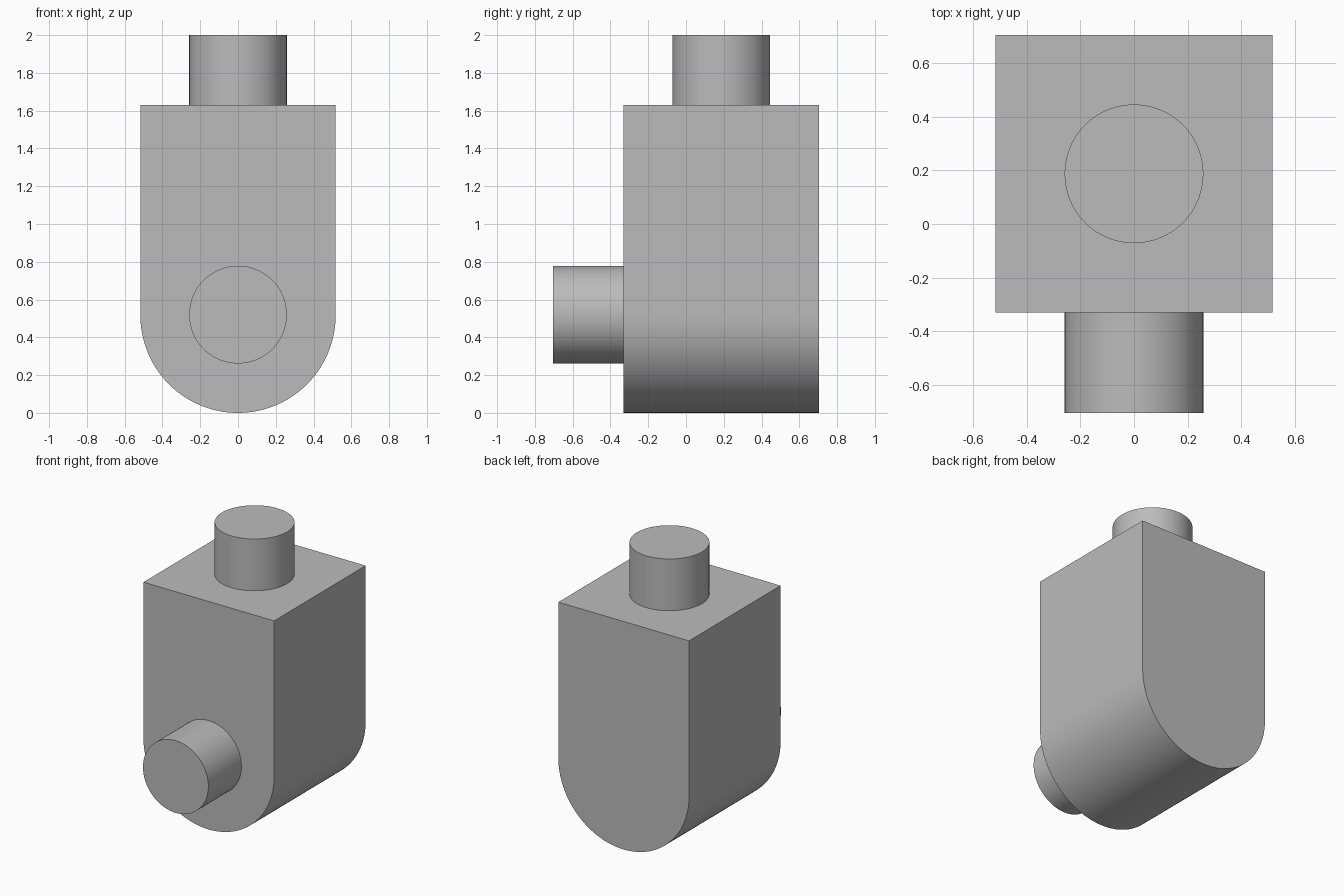
import bpy
import bmesh
import math
from mathutils import Vector

cube = bpy.data.objects.get("Cube")
if cube:
    bpy.data.objects.remove(cube, do_unlink=True)

HALF = 0.517            # half width of the body and radius of its round base
FRONT, BACK = -0.33, 0.704
TOP = 1.63
PIN_RADIUS = HALF / 2
SINK = 0.01             # how far the pins reach into the body

grey = bpy.data.materials.new("plain grey")
grey.use_nodes = True
colour = (0.5, 0.5, 0.5, 1)
grey.diffuse_color = colour
grey.node_tree.nodes["Principled BSDF"].inputs["Base Color"].default_value = colour


def finish(obj):
    obj.data.materials.clear()
    obj.data.materials.append(grey)
    bpy.ops.object.select_all(action="DESELECT")
    obj.select_set(True)
    bpy.context.view_layer.objects.active = obj
    bpy.ops.object.shade_smooth_by_angle(angle=math.radians(30))


def pin(name, start, end):
    start, end = Vector(start), Vector(end)
    axis = end - start
    bpy.ops.mesh.primitive_cylinder_add(
        vertices=96, radius=PIN_RADIUS, depth=axis.length,
        location=(start + end) / 2,
        rotation=axis.to_track_quat("Z", "Y").to_euler())
    obj = bpy.context.object
    obj.name = name
    finish(obj)


# Body: square-topped profile with a half-round base, extruded front to back
steps = 64
profile = [(HALF, TOP), (-HALF, TOP)]
for i in range(steps + 1):
    a = math.pi + math.pi * i / steps
    profile.append((HALF * math.cos(a), HALF + HALF * math.sin(a)))

bm = bmesh.new()
face = bm.faces.new([bm.verts.new((x, FRONT, z)) for x, z in profile])
extruded = bmesh.ops.extrude_face_region(bm, geom=[face], use_keep_orig=True)
moved = [v for v in extruded["geom"] if isinstance(v, bmesh.types.BMVert)]
bmesh.ops.translate(bm, verts=moved, vec=(0, BACK - FRONT, 0))
bmesh.ops.recalc_face_normals(bm, faces=bm.faces)
mesh = bpy.data.meshes.new("body")
bm.to_mesh(mesh)
bm.free()
body = bpy.data.objects.new("body", mesh)
bpy.context.collection.objects.link(body)
finish(body)

# Round pins on the top and the front
middle = (FRONT + BACK) / 2
pin("top_pin", (0, middle, TOP - SINK), (0, middle, 2))
pin("front_pin", (0, FRONT + SINK, HALF + 0.003), (0, -BACK, HALF + 0.003))
